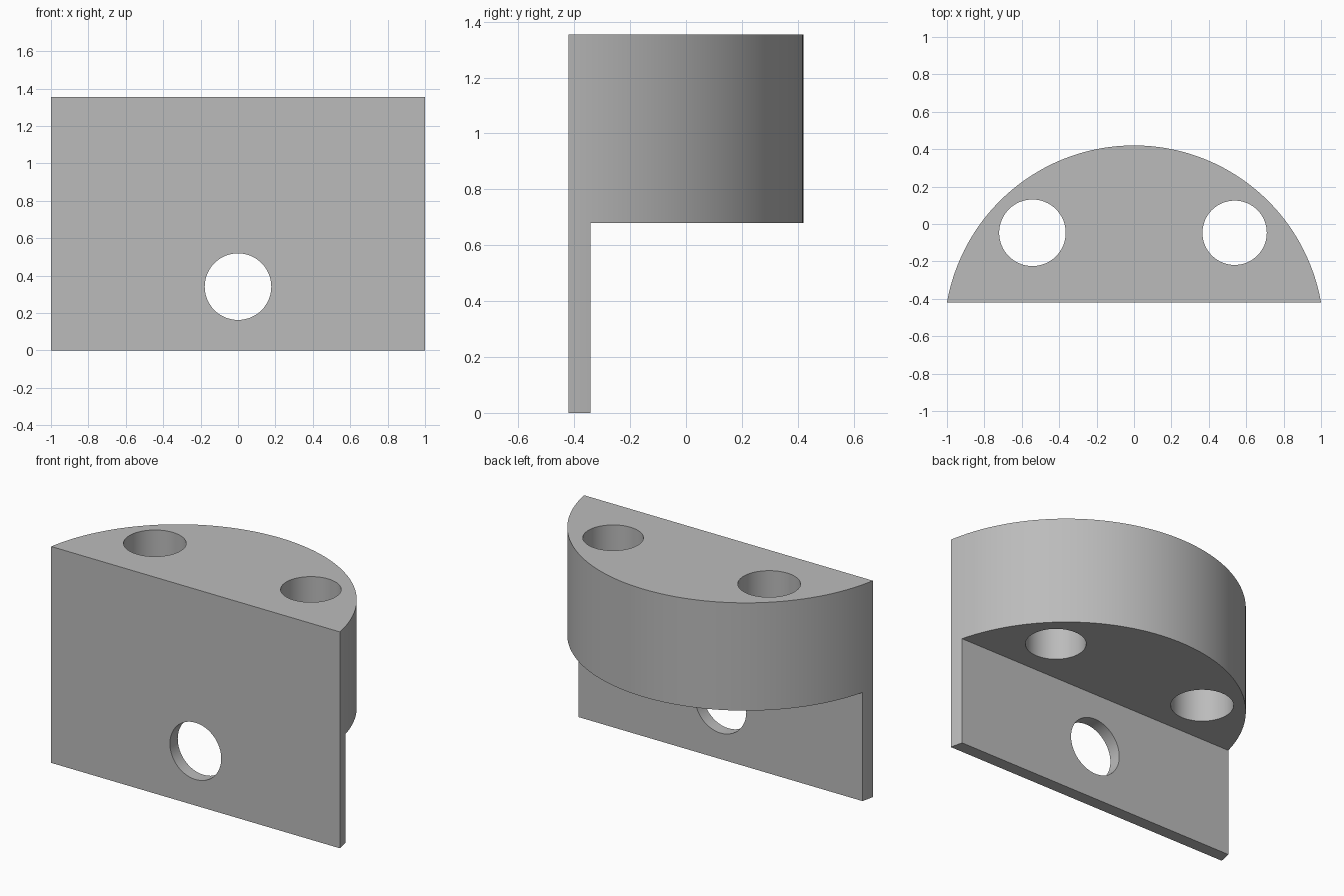
import bpy, bmesh, math

cube = bpy.data.objects.get("Cube")
if cube:
    bpy.data.objects.remove(cube, do_unlink=True)

DEPTH, HEIGHT, SHELF, WALL = 0.84, 1.355, 0.68, 0.078
FRONT = -DEPTH / 2
RADIUS = (1 + DEPTH ** 2) / (2 * DEPTH)
CENTRE_Y = DEPTH / 2 - RADIUS

grey = bpy.data.materials.new("plain_grey")
grey.use_nodes = True
grey.diffuse_color = (0.5, 0.5, 0.5, 1)
grey.node_tree.nodes["Principled BSDF"].inputs["Base Color"].default_value = (0.5, 0.5, 0.5, 1)


def arc_block(name, steps=96):
    """Circular segment extruded upward, flat side to the front."""
    half = math.asin(1 / RADIUS)
    bm = bmesh.new()
    ring = []
    for i in range(steps + 1):
        a = half - 2 * half * i / steps
        ring.append(bm.verts.new((RADIUS * math.sin(a), CENTRE_Y + RADIUS * math.cos(a), 0)))
    base = bm.faces.new(ring)
    top = bmesh.ops.extrude_face_region(bm, geom=[base])["geom"]
    bmesh.ops.translate(bm, vec=(0, 0, HEIGHT),
                        verts=[v for v in top if isinstance(v, bmesh.types.BMVert)])
    bmesh.ops.recalc_face_normals(bm, faces=bm.faces)
    mesh = bpy.data.meshes.new(name)
    bm.to_mesh(mesh)
    bm.free()
    obj = bpy.data.objects.new(name, mesh)
    bpy.context.collection.objects.link(obj)
    mesh.materials.append(grey)
    return obj


def drill(x, y, z, radius, turn=0):
    bpy.ops.mesh.primitive_cylinder_add(vertices=64, radius=radius, depth=2,
                                        location=(x, y, z), rotation=(turn, 0, 0))
    return bpy.context.object


def subtract(target, cutter):
    cutter.hide_render = True
    cutter.data.materials.append(grey)
    mod = target.modifiers.new("cut", 'BOOLEAN')
    mod.operation, mod.solver, mod.object = 'DIFFERENCE', 'EXACT', cutter
    bpy.ops.object.select_all(action='DESELECT')
    bpy.context.view_layer.objects.active = target
    target.select_set(True)
    bpy.ops.object.modifier_apply(modifier=mod.name)
    bpy.data.objects.remove(cutter, do_unlink=True)


bracket = arc_block("mounting_bracket")

# Space under the thick block, leaving a thin front wall
bpy.ops.mesh.primitive_cube_add(size=2, location=(0, FRONT + WALL + 1, SHELF - 1))
notch = bpy.context.object
notch.scale.x = 2
subtract(bracket, notch)

# Two vertical holes and one through the wall
subtract(bracket, drill(-0.543, -0.047, 1, 0.178))
subtract(bracket, drill(0.538, -0.047, 1, 0.172))
subtract(bracket, drill(0, FRONT, 0.341, 0.178, math.pi / 2))

bpy.ops.object.shade_smooth_by_angle(angle=math.radians(30))
